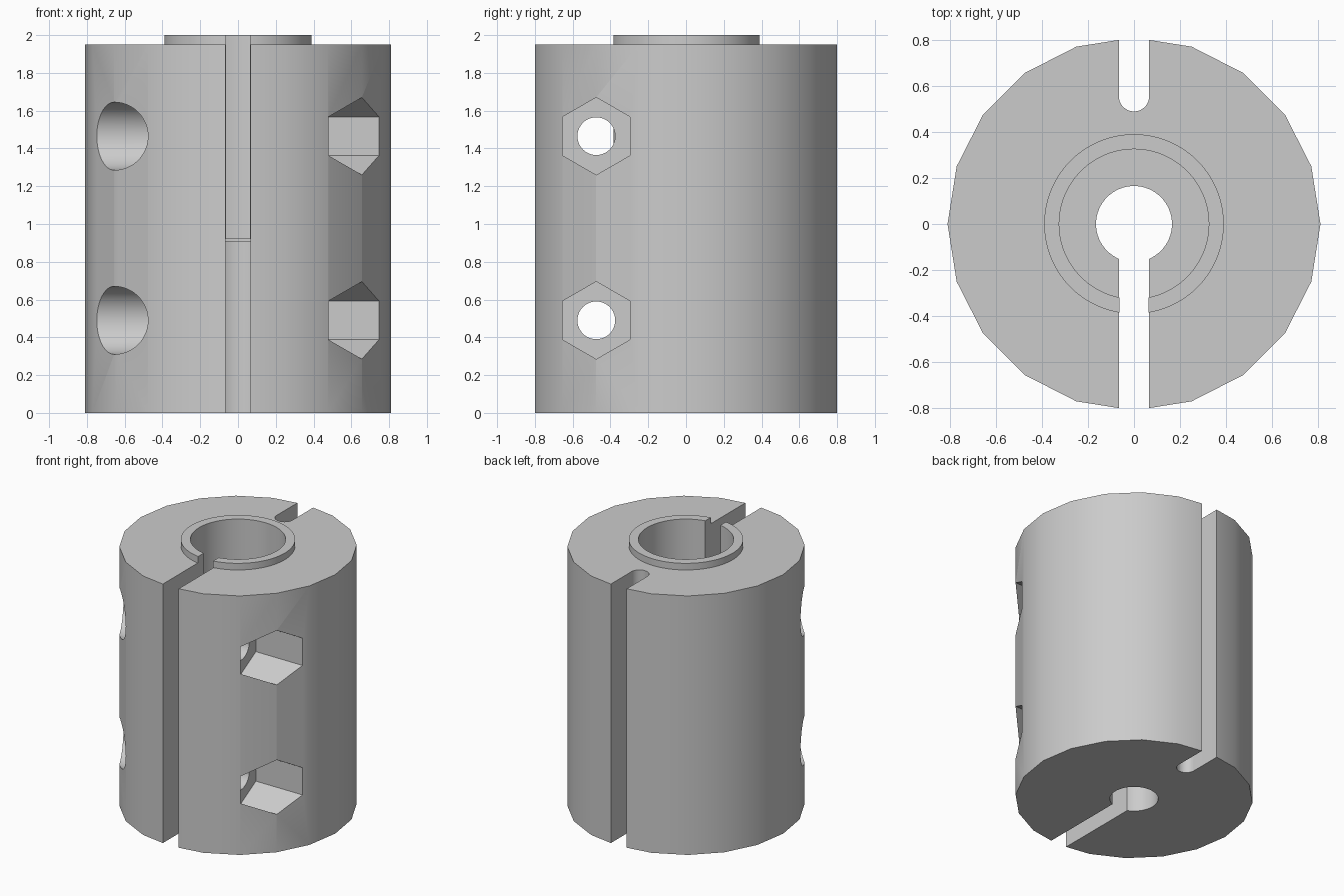
import bpy
import bmesh
from math import sin, cos, pi, radians

if "Cube" in bpy.data.objects:
    bpy.data.objects.remove(bpy.data.objects["Cube"], do_unlink=True)

HEIGHT, TOP, SEAT = 1.95, 2.0, 0.92
SLOT = 0.066                      # half width of both slots
BOLT_Y, BOLT_Z = -0.475, (0.49, 1.465)
POCKET = 0.357                    # distance of pocket floors from the middle

grey = bpy.data.materials.new("plain_grey")
grey.use_nodes = True
colour = (0.6, 0.6, 0.6, 1)
grey.diffuse_color = colour
grey.node_tree.nodes["Principled BSDF"].inputs["Base Color"].default_value = colour


def arc(radius, sides, centre=(0, 0), start=0.0):
    """Points of a regular outline."""
    return [(centre[0] + radius * cos(start + 2 * pi * i / sides),
             centre[1] + radius * sin(start + 2 * pi * i / sides)) for i in range(sides)]


def prism(name, outline, low, high, axis="z"):
    """Extrude an outline along z (outline in xy) or x (outline in yz)."""
    place = (lambda u, v, w: (u, v, w)) if axis == "z" else (lambda u, v, w: (w, u, v))
    bm = bmesh.new()
    base, cap = ([bm.verts.new(place(u, v, w)) for u, v in outline] for w in (low, high))
    bm.faces.new(base)
    bm.faces.new(cap)
    for i in range(len(outline)):
        j = (i + 1) % len(outline)
        bm.faces.new((base[i], base[j], cap[j], cap[i]))
    bmesh.ops.recalc_face_normals(bm, faces=bm.faces)
    mesh = bpy.data.meshes.new(name)
    bm.to_mesh(mesh)
    bm.free()
    mesh.materials.append(grey)
    obj = bpy.data.objects.new(name, mesh)
    bpy.context.collection.objects.link(obj)
    return obj


def cut(target, *cutter):
    """Subtract a prism from the target."""
    tool = prism("cutter", *cutter)
    tool.hide_render = True
    mod = target.modifiers.new("cut", "BOOLEAN")
    mod.operation, mod.solver, mod.object = "DIFFERENCE", "EXACT", tool
    bpy.context.view_layer.objects.active = target
    bpy.ops.object.modifier_apply(modifier=mod.name)
    bpy.data.objects.remove(tool, do_unlink=True)


def front_slot(half):
    return [(-half, -1), (half, -1), (half, 0), (-half, 0)]


# Clamp body with a stepped bore
body = prism("clamp_body", arc(0.81, 20), 0, HEIGHT)
cut(body, arc(0.165, 64), -0.1, 2.1)
cut(body, arc(0.39, 96), SEAT - 0.01, 2.1)

# Open slot at the front, round-ended relief slot at the back
cut(body, front_slot(SLOT), -0.1, 2.1)
round_end = [(SLOT * cos(pi + pi * i / 16), 0.555 + SLOT * sin(pi + pi * i / 16))
             for i in range(17)]
cut(body, round_end + [(SLOT, 1), (-SLOT, 1)], -0.1, 2.1)

# Clamp screw holes, nut pockets on the left and head recesses on the right
for z in BOLT_Z:
    centre = (BOLT_Y, z)
    cut(body, arc(0.1, 40, centre), -1, 1, "x")
    cut(body, arc(0.205, 6, centre, pi / 2), POCKET, 1, "x")
    cut(body, arc(0.18, 48, centre), -1, -POCKET, "x")

# Split sleeve seated in the bore
sleeve = prism("split_sleeve", arc(0.39, 96), SEAT, TOP)
cut(sleeve, arc(0.325, 96), 0, 2.1)
cut(sleeve, front_slot(SLOT - 0.003), 0, 2.1)

# Smooth the round walls and keep the edges crisp
bpy.ops.object.select_all(action="DESELECT")
for obj in (body, sleeve):
    obj.select_set(True)
bpy.context.view_layer.objects.active = body
bpy.ops.object.shade_smooth_by_angle(angle=radians(30))
